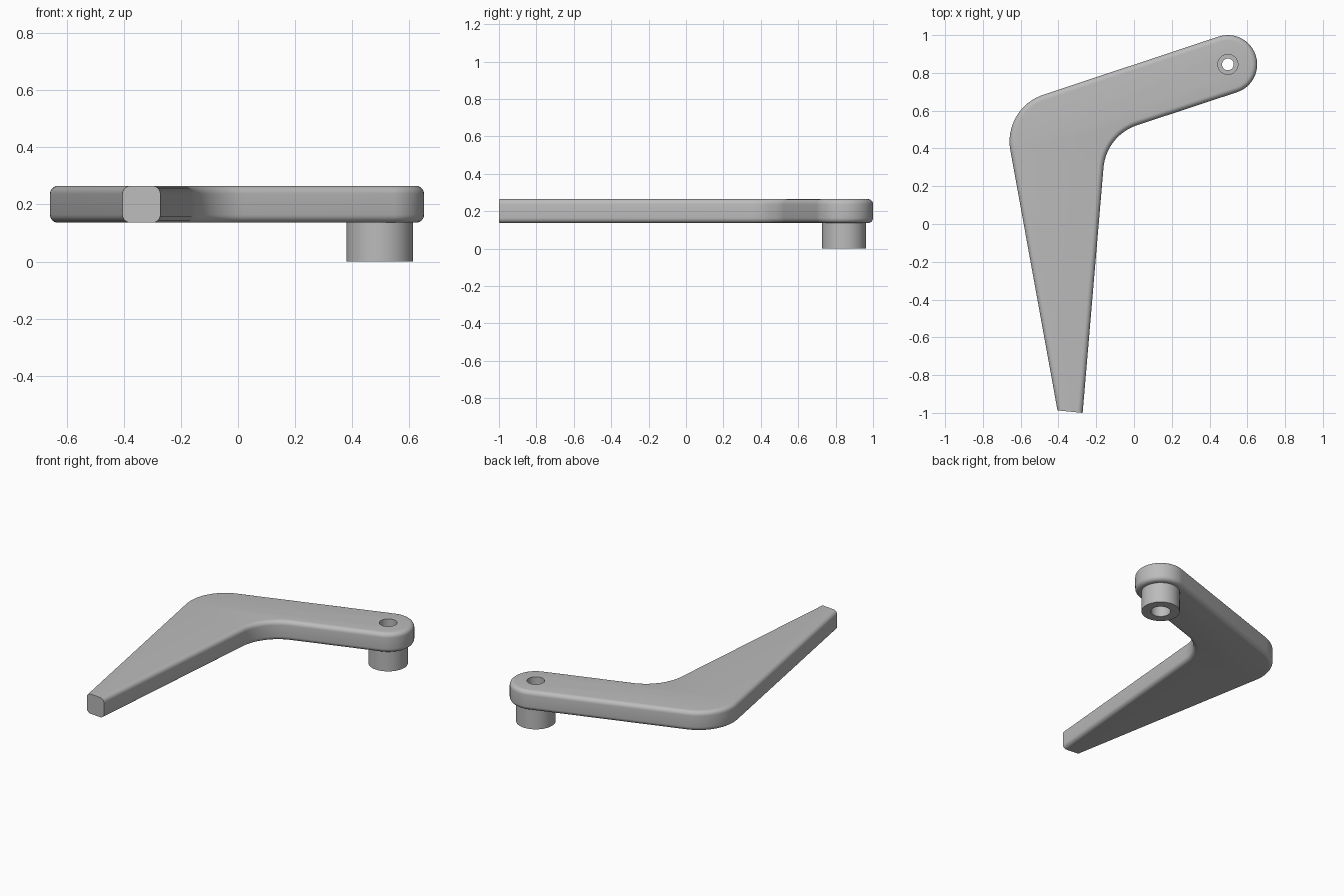
import bpy, bmesh, math
from mathutils import Vector

cube = bpy.data.objects.get("Cube")
if cube:
    bpy.data.objects.remove(cube, do_unlink=True)

grey = bpy.data.materials.new("plain_grey")
grey.use_nodes = True
GREY = (0.5, 0.5, 0.5, 1)
grey.diffuse_color = GREY
grey.node_tree.nodes["Principled BSDF"].inputs["Base Color"].default_value = GREY

PIVOT = Vector((0.497, 0.845))
Z_LOW, Z_TOP = 0.136, 0.265


def make_object(name, bm):
    bmesh.ops.recalc_face_normals(bm, faces=bm.faces)
    mesh = bpy.data.meshes.new(name)
    bm.to_mesh(mesh)
    bm.free()
    mesh.materials.append(grey)
    obj = bpy.data.objects.new(name, mesh)
    bpy.context.collection.objects.link(obj)
    return obj


def smooth(obj):
    bpy.ops.object.select_all(action="DESELECT")
    obj.select_set(True)
    bpy.context.view_layer.objects.active = obj
    bpy.ops.object.shade_smooth_by_angle(angle=math.radians(35))


def fillet(before, corner, after, radius, steps=16):
    """Points of an arc that rounds a corner between two straight edges."""
    a, b = (before - corner).normalized(), (after - corner).normalized()
    half = a.angle(b) / 2
    centre = corner + (a + b).normalized() * radius / math.sin(half)
    start = corner + a * radius / math.tan(half) - centre
    end = corner + b * radius / math.tan(half) - centre
    sweep = start.angle(end)
    return [centre + (start * math.sin(sweep * (1 - i / steps))
                      + end * math.sin(sweep * i / steps)) / math.sin(sweep)
            for i in range(steps + 1)]


def lathe(name, profile, closed, segments=64):
    """Revolve (radius, z) points about the pivot axis."""
    bm = bmesh.new()
    rings = []
    for r, z in profile:
        rings.append([bm.verts.new((PIVOT.x + r * math.cos(t), PIVOT.y + r * math.sin(t), z))
                      for t in (2 * math.pi * k / segments for k in range(segments))])
    pairs = list(zip(rings, rings[1:]))
    if closed:
        pairs.append((rings[-1], rings[0]))
    else:
        bm.faces.new(rings[0])
        bm.faces.new(rings[-1])
    for low, high in pairs:
        for k in range(segments):
            n = (k + 1) % segments
            bm.faces.new((low[k], low[n], high[n], high[k]))
    return make_object(name, bm)


# Lever outline: narrow tip, inner bend, round pivot end, outer bend
slope = math.radians(18.4)
side = Vector((-math.sin(slope), math.cos(slope))) * 0.155
tip_left, tip_right = Vector((-0.405, -0.987)), Vector((-0.272, -1.0))
inner, outer = Vector((-0.147, 0.469)), Vector((-0.695, 0.613))
outline = [tip_left, tip_right]
outline += fillet(tip_right, inner, PIVOT - side, 0.26)
for i in range(33):
    t = slope - math.pi / 2 + math.pi * i / 32
    outline.append(PIVOT + Vector((math.cos(t), math.sin(t))) * 0.155)
outline += fillet(PIVOT + side, outer, tip_left, 0.26)

# Lever plate with rounded rims and a flat cut tip
bm = bmesh.new()
base = bm.faces.new([bm.verts.new((p.x, p.y, Z_LOW)) for p in outline])
grown = bmesh.ops.extrude_face_region(bm, geom=[base])["geom"]
bmesh.ops.translate(bm, vec=(0, 0, Z_TOP - Z_LOW),
                    verts=[g for g in grown if isinstance(g, bmesh.types.BMVert)])
rims = [e for e in bm.edges
        if abs(e.verts[0].co.z - e.verts[1].co.z) < 0.001
        and max(v.co.y for v in e.verts) > -0.95]
bmesh.ops.bevel(bm, geom=rims, offset=0.028, segments=6, profile=0.5, affect="EDGES")
lever = make_object("lever_arm", bm)

# Stepped screw hole through the pivot end
cutter = lathe("hole_cutter", [(0.031, 0.05), (0.031, 0.17), (0.053, 0.17), (0.053, 0.35)], False)
cutter.hide_render = True
cut = lever.modifiers.new("screw_hole", "BOOLEAN")
cut.operation, cut.solver, cut.object = "DIFFERENCE", "EXACT", cutter
bpy.context.view_layer.objects.active = lever
bpy.ops.object.modifier_apply(modifier=cut.name)
bpy.data.objects.remove(cutter, do_unlink=True)
smooth(lever)

# Hollow boss below the pivot
boss = lathe("pivot_boss", [(0.06, 0), (0.117, 0), (0.117, Z_LOW), (0.06, Z_LOW)], True)
smooth(boss)
